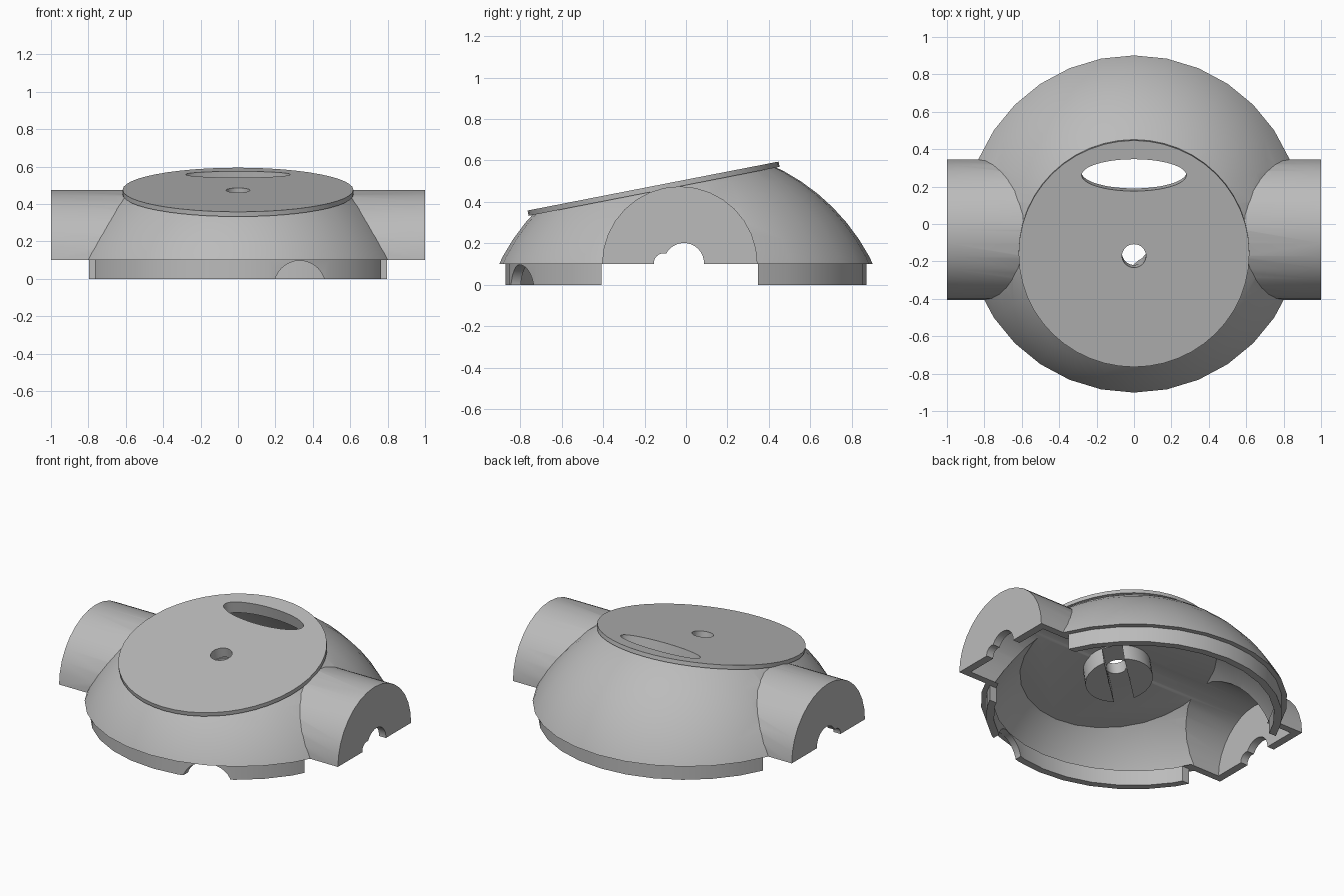
import bpy, bmesh, math
from mathutils import Matrix, Vector

old = bpy.data.objects.get("Cube")
if old:
    bpy.data.objects.remove(old, do_unlink=True)

# One plain grey for the whole housing
grey = bpy.data.materials.new("light_grey")
grey.use_nodes = True
GREY = (0.5, 0.5, 0.5, 1)
grey.diffuse_color = GREY
grey.node_tree.nodes["Principled BSDF"].inputs["Base Color"].default_value = GREY

SPHERE_Z = -0.336          # centre of the sphere the dome belongs to
RIM_Z = 0.1                # lower edge of dome and arms
ARM_Y = -0.03              # arm axis
TILT = math.atan(0.195)
# Local frame of the sloping lid: origin at its underside
LID = Matrix.Translation((0, -0.154, 0.451)) @ Matrix.Rotation(TILT, 4, "X")
LID_NORMAL = LID.to_3x3() @ Vector((0, 0, 1))
ALONG_X = Matrix.Rotation(math.pi / 2, 4, "Y")
ALONG_Y = Matrix.Rotation(math.pi / 2, 4, "X")


def finish(bm, name):
    bmesh.ops.recalc_face_normals(bm, faces=bm.faces[:])
    mesh = bpy.data.meshes.new(name)
    bm.to_mesh(mesh)
    bm.free()
    obj = bpy.data.objects.new(name, mesh)
    bpy.context.scene.collection.objects.link(obj)
    return obj


def cylinder(name, radius, depth, matrix, sides=32):
    bm = bmesh.new()
    bmesh.ops.create_cone(bm, cap_ends=True, segments=sides, radius1=radius,
                          radius2=radius, depth=depth, matrix=matrix)
    return finish(bm, name)


def box(name, size, matrix):
    bm = bmesh.new()
    bmesh.ops.create_cube(bm, size=1, matrix=matrix @ Matrix.Diagonal((*size, 1)))
    return finish(bm, name)


def dome(name, radius, lid_offset):
    """Sphere cut flat at the rim and along the sloping lid."""
    bm = bmesh.new()
    bmesh.ops.create_uvsphere(bm, u_segments=32, v_segments=32, radius=radius,
                              matrix=Matrix.Translation((0, 0, SPHERE_Z)))
    cuts = [((0, 0, RIM_Z), Vector((0, 0, -1))),
            (LID @ Vector((0, 0, lid_offset)), LID_NORMAL)]
    for point, normal in cuts:
        bmesh.ops.bisect_plane(bm, geom=bm.verts[:] + bm.edges[:] + bm.faces[:],
                               plane_co=point, plane_no=normal, clear_outer=True)
        edges = [e for e in bm.edges if e.is_boundary]
        bmesh.ops.holes_fill(bm, edges=edges, sides=0)
    return finish(bm, name)


def combine(target, tool, operation="DIFFERENCE", keep=False):
    """Apply a boolean and discard the helper."""
    mod = target.modifiers.new("cut", "BOOLEAN")
    mod.operation, mod.solver, mod.object = operation, "EXACT", tool
    bpy.context.view_layer.update()
    graph = bpy.context.evaluated_depsgraph_get()
    mesh = bpy.data.meshes.new_from_object(target.evaluated_get(graph))
    target.modifiers.clear()
    target.data = mesh
    tool.hide_render = True
    if not keep:
        bpy.data.objects.remove(tool, do_unlink=True)


def at(x, y, z):
    return Matrix.Translation((x, y, z))


# Outer form: dome, cross arms and lower rim
housing = dome("housing", 1.0025, 0)
arm_frame = at(0, ARM_Y, RIM_Z) @ ALONG_X @ Matrix.Rotation(math.pi / 2, 4, "Z")
combine(housing, cylinder("arms", 0.375, 2, arm_frame), "UNION")
combine(housing, cylinder("rim", 0.87, 0.15, at(0, 0, 0.075)), "UNION")

# Hollow inside
combine(housing, dome("dome_hollow", 0.952, -0.05))
combine(housing, cylinder("arm_hollow", 0.33, 1.9, arm_frame))
combine(housing, cylinder("rim_hollow", 0.825, 0.32, at(0, 0, -0.04)))
combine(housing, box("arm_channel", (2.4, 0.756, 0.5), at(0, ARM_Y, RIM_Z - 0.25)))

# Cable notches in the arm ends and the front rim
for y, radius in ((-0.01, 0.097), (-0.108, 0.047)):
    combine(housing, cylinder("end_notch", radius, 2.4,
                              at(0, y, RIM_Z + 0.005) @ ALONG_X))
combine(housing, cylinder("rim_notch", 0.137, 0.4, at(0.33, -0.8, -0.04) @ ALONG_Y))

# Sloping lid plate, and a slotted boss under it
lid = cylinder("lid_plate", 0.617, 0.026, LID @ at(0, 0, 0.013), 48)
boss = cylinder("inner_boss", 0.2, 0.11, LID @ at(0, -0.012, -0.1))
slot_turn = Matrix.Rotation(math.radians(42), 4, "Z")
combine(boss, box("boss_slot", (0.6, 0.12, 0.2), LID @ at(0, -0.012, -0.151) @ slot_turn))

# Round hole and wide oval opening through lid and ceiling
hole = cylinder("centre_hole", 0.064, 0.6, LID @ at(0, -0.012, 0))
oval = cylinder("oval_opening", 1, 0.4,
                LID @ at(0, 0.428, 0) @ Matrix.Diagonal((0.28, 0.087, 1, 1)), 48)
for part in (housing, lid, boss):
    combine(part, hole, keep=True)
for part in (housing, lid):
    combine(part, oval, keep=True)
for helper in (hole, oval):
    bpy.data.objects.remove(helper, do_unlink=True)

# Colour and shading
bpy.ops.object.select_all(action="DESELECT")
for part in (housing, lid, boss):
    part.data.materials.clear()
    part.data.materials.append(grey)
    part.select_set(True)
bpy.context.view_layer.objects.active = housing
bpy.ops.object.shade_smooth_by_angle(angle=math.radians(30))
